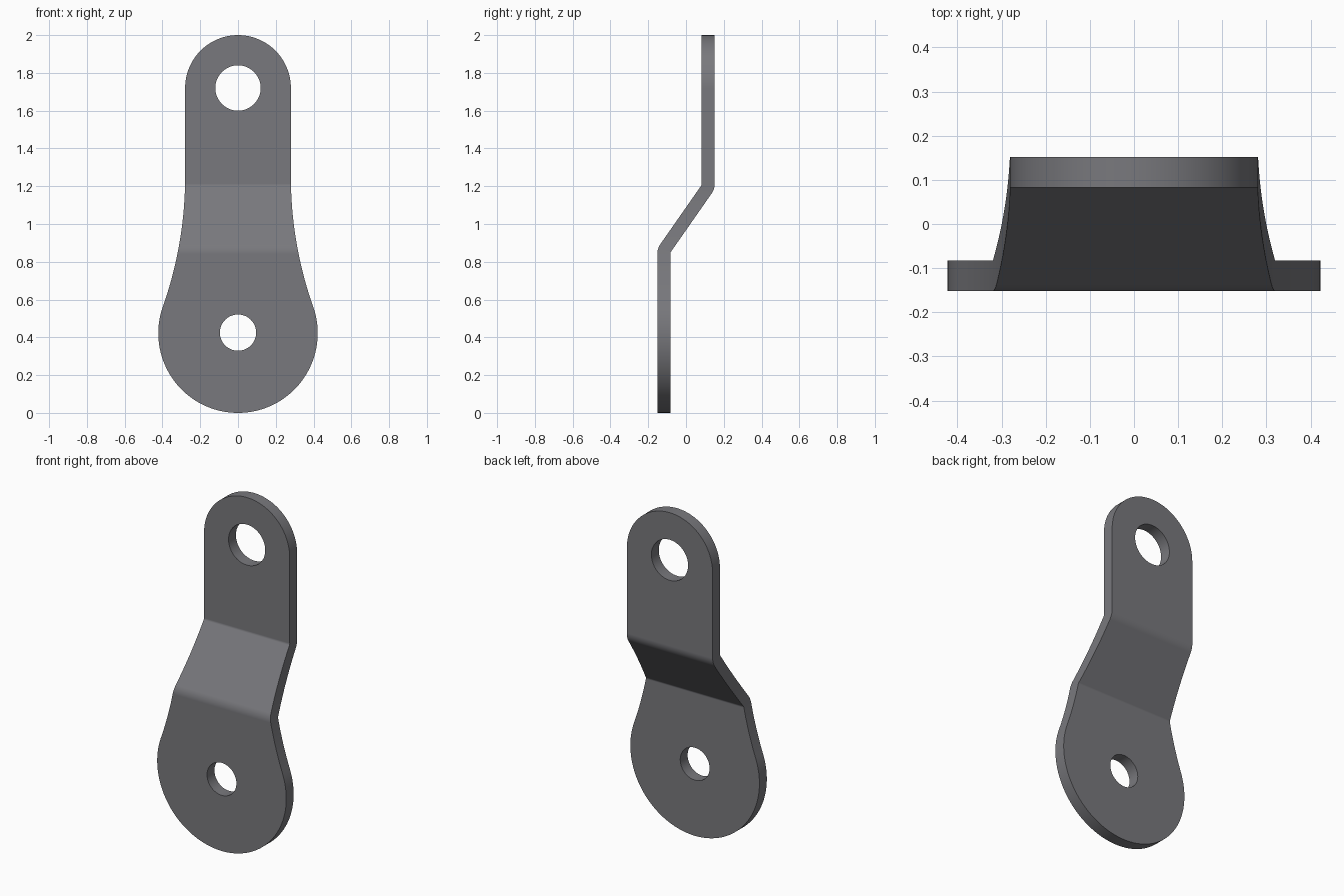
import bpy, bmesh, math
from mathutils import Vector

cube = bpy.data.objects.get("Cube")
if cube:
    bpy.data.objects.remove(cube)

T = 0.069                 # plate thickness
Y = 0.152                 # outer face of each flat
R_IN = 0.02               # inside bend radius
R_LOW, R_TOP = 0.422, 0.28
Z_LOW, Z_TOP = R_LOW, 2 - R_TOP
Z_WAIST = 1.25            # where the flare starts


def arc(cx, cy, r, a0, a1, n):
    """Points on an arc, angles in radians."""
    return [(cx + r * math.cos(a0 + (a1 - a0) * i / n),
             cy + r * math.sin(a0 + (a1 - a0) * i / n)) for i in range(n + 1)]


def prism(name, points, depth, shift):
    """Extrude a closed loop of 3D points along depth, starting at shift."""
    bm = bmesh.new()
    face = bm.faces.new([bm.verts.new(Vector(p) + shift) for p in points])
    ext = bmesh.ops.extrude_face_region(bm, geom=[face])
    verts = [g for g in ext["geom"] if isinstance(g, bmesh.types.BMVert)]
    bmesh.ops.translate(bm, verts=verts, vec=depth)
    bmesh.ops.recalc_face_normals(bm, faces=bm.faces)
    mesh = bpy.data.meshes.new(name)
    bm.to_mesh(mesh)
    bm.free()
    obj = bpy.data.objects.new(name, mesh)
    bpy.context.collection.objects.link(obj)
    return obj


def front_prism(name, outline):
    return prism(name, [(x, 0, z) for x, z in outline],
                 Vector((0, 2, 0)), Vector((0, -1, 0)))


# Bent strip: side profile with two rounded bends
p = Vector((-Y + T + R_IN, 0.842))
q = Vector((-p.x, 1.213))
d = q - p
bend = math.atan2(d.x, d.y) + math.asin((T + 2 * R_IN) / d.length)
flip = math.pi
profile = [(-Y, -0.1)]
profile += arc(p.x, p.y, R_IN + T, flip, flip - bend, 12)
profile += arc(q.x, q.y, R_IN, -bend, 0, 8)
profile += [(Y - T, 2.1), (Y, 2.1)]
profile += arc(q.x, q.y, R_IN + T, 0, -bend, 12)
profile += arc(p.x, p.y, R_IN, flip - bend, flip, 8)
profile += [(-Y + T, -0.1)]
plate = prism("bent_plate", [(0, y, z) for y, z in profile],
              Vector((1.2, 0, 0)), Vector((-0.6, 0, 0)))

# Front outline: round top, straight sides, flared waist, larger round base
rise = Z_WAIST - Z_LOW
flare = (rise ** 2 / (R_LOW - R_TOP) - R_LOW - R_TOP) / 2
tangent = math.atan2(rise, R_TOP + flare)
half = arc(0, Z_LOW, R_LOW, -math.pi / 2, tangent, 48)
half += arc(R_TOP + flare, Z_WAIST, flare, math.pi + tangent, math.pi, 24)[1:]
half += arc(0, Z_TOP, R_TOP, 0, math.pi / 2, 32)
outline = half + [(-x, z) for x, z in reversed(half[1:-1])]
cutters = [(front_prism("outline_cutter", outline), 'INTERSECT')]

# Bolt holes
for name, z, r in (("lower_hole_cutter", 0.425, 0.096),
                   ("upper_hole_cutter", Z_TOP, 0.12)):
    loop = arc(0, z, r, 0, 2 * math.pi, 64)[:-1]
    cutters.append((front_prism(name, loop), 'DIFFERENCE'))

for cutter, operation in cutters:
    cutter.hide_render = True
    mod = plate.modifiers.new(cutter.name, 'BOOLEAN')
    mod.operation = operation
    mod.solver = 'EXACT'
    mod.object = cutter

# Bake the cuts and drop the cutters
evaluated = plate.evaluated_get(bpy.context.evaluated_depsgraph_get())
mesh = bpy.data.meshes.new_from_object(evaluated)
plate.modifiers.clear()
plate.data = mesh
for cutter, _ in cutters:
    bpy.data.objects.remove(cutter)

# Grey metal
metal = bpy.data.materials.new("dark_grey_metal")
metal.use_nodes = True
colour = (0.19, 0.19, 0.205, 1)
metal.diffuse_color = colour
metal.node_tree.nodes["Principled BSDF"].inputs["Base Color"].default_value = colour
mesh.materials.clear()
mesh.materials.append(metal)

# Smooth bends and rims, crisp plate edges
for obj in bpy.context.selected_objects:
    obj.select_set(False)
plate.select_set(True)
bpy.context.view_layer.objects.active = plate
bpy.ops.object.shade_smooth_by_angle(angle=math.radians(30))
normals = plate.modifiers.new("flat_face_normals", 'WEIGHTED_NORMAL')
normals.keep_sharp = True
